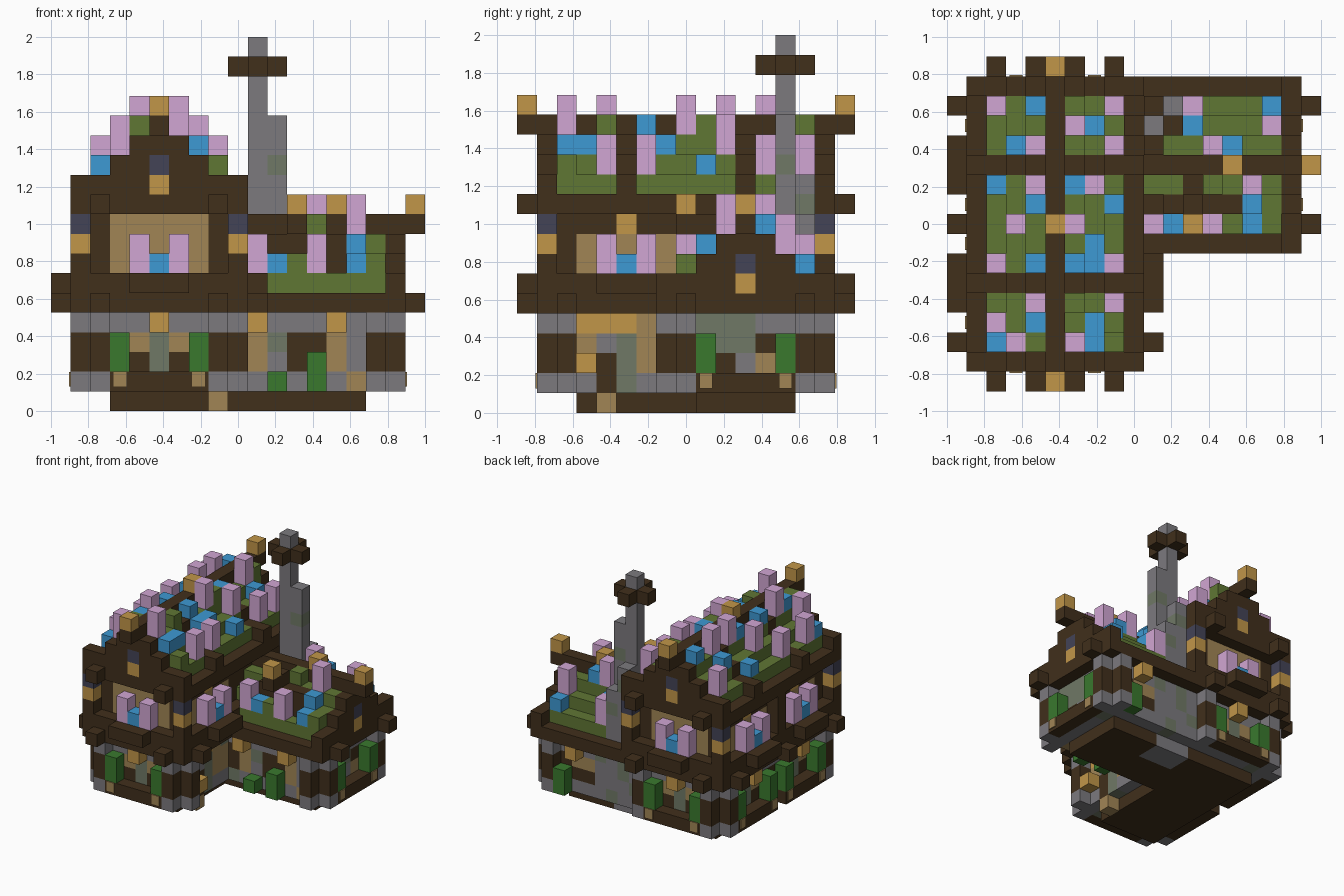
import bpy, bmesh, random

cube = bpy.data.objects.get("Cube")
if cube:
    bpy.data.objects.remove(cube, do_unlink=True)
random.seed(4)
U = 2 / 19  # one block

# Palette, given as display values and made linear
COLOURS = {"dark_timber": "433321", "tan_wood": "A08456", "gold_lamp": "C0954A",
           "grey_stone": "7B797D", "mossy_stone": "6F7866", "leaf_green": "3C7831",
           "roof_moss": "607637", "pink_bloom": "D0A5D2", "blue_bloom": "4098D2",
           "slate_glass": "454557"}
MATS = {}
for name, code in COLOURS.items():
    rgb = [(int(code[i:i + 2], 16) / 255) ** 2.2 for i in (0, 2, 4)] + [1]
    m = bpy.data.materials.new(name)
    m.use_nodes = True
    m.diffuse_color = rgb
    m.node_tree.nodes["Principled BSDF"].inputs["Base Color"].default_value = rgb
    MATS[name] = m
ORDER = list(MATS)
DARK, TAN, GOLD, STONE, MOSSY, LEAF, MOSS, PINK, BLUE, GLASS = ORDER

cells = {}


def span(v):
    return range(v[0], v[1] + 1) if isinstance(v, tuple) else (v,)


def fill(part, mat, x, y, z):
    """Fill a block range; each of x, y, z is a number or an inclusive pair."""
    for i in span(x):
        for j in span(y):
            for k in span(z):
                cells[i, j, k] = (part, mat)


def add_object(name, bm):
    mesh = bpy.data.meshes.new(name)
    for m in MATS.values():
        mesh.materials.append(m)
    bm.to_mesh(mesh)
    bm.free()
    bpy.context.collection.objects.link(bpy.data.objects.new(name, mesh))


def world(p):
    return p[0] * U - 1, (p[1] - 8.5) * U, p[2] * U


# Foundation, hearth base and doorstep
fill("foundation", DARK, (3, 7), (3, 13), 0)
fill("foundation", DARK, (8, 15), (9, 13), 0)
fill("hearth_base", STONE, (9, 11), (12, 13), 0)
fill("doorstep", TAN, 8, 4, 0)

# Ground floor: stone courses above and below a timber wall
for z in range(1, 5):
    for x, y in (((2, 8), (2, 14)), ((9, 16), (8, 14))):
        fill("ground_walls", STONE if z in (1, 4) else DARK, x, y, z)
for key, (part, mat) in list(cells.items()):
    if part == "ground_walls":
        roll = random.random()
        if mat == STONE and roll < 0.15:
            cells[key] = (part, MOSSY)
        elif mat == DARK and roll < 0.3:
            cells[key] = (part, TAN)
for x, y in ((1, 2), (2, 1), (8, 1), (9, 2), (1, 14), (2, 15), (8, 15),
             (16, 15), (17, 14), (16, 7), (17, 8)):
    fill("corner_buttresses", DARK, x, y, (2, 3))
    for z in (1, 4):
        fill("corner_buttresses", STONE, x, y, z)

trunks = []


def along(axis, t, p, z):
    """Block at t along a wall and at depth p across it."""
    return (t, p, z) if axis == "x" else (p, t, z)


def bay(axis, c, p, d, lamp=True):
    """Planter with two bushes, a window and a lamp; p is the wall, d points out."""
    o = p + d
    for t in range(c - 2, c + 3):
        fill("planters", DARK, *along(axis, t, o, 1))
    for s in (-1, 1):
        fill("bushes", LEAF, *along(axis, c + 2 * s, o, (2, 3)))
        trunks.append(along(axis, c + 2 * s, o + d, 1))
        fill("ground_walls", TAN, *along(axis, c + s, p, 3))
        fill("ground_walls", DARK, *along(axis, c + s, p, 2))
    fill("ground_walls", MOSSY, *along(axis, c, p, (2, 3)))
    if lamp:
        fill("wall_lamps", GOLD, *along(axis, c, o, 4))


bay("x", 5, 2, -1)
bay("x", 5, 14, 1)
bay("y", 5, 2, -1)
bay("y", 11, 2, -1)
bay("y", 11, 16, 1, lamp=False)
fill("ground_walls", MOSSY, 16, (10, 11), 4)
fill("ground_walls", STONE, 16, 11, 2)
fill("ground_walls", TAN, 16, 12, 2)
fill("ground_walls", DARK, 16, (10, 12), 3)
fill("ground_walls", MOSSY, 16, (10, 11), 3)

# Door side and wing front
fill("ground_walls", GOLD, 8, (3, 5), 4)
fill("ground_walls", GOLD, 9, 3, 2)
fill("ground_walls", DARK, 8, 4, (1, 2))
fill("ground_walls", STONE, 8, 4, 3)
fill("ground_walls", MOSSY, 8, 5, (1, 3))
fill("ground_walls", TAN, 8, 6, (2, 4))
for x in (10, 14):
    fill("wall_lamps", GOLD, x, 7, 4)
    fill("ground_walls", TAN, x, 8, (2, 3))
fill("bushes", LEAF, 11, 7, 1)
fill("bushes", LEAF, 13, 7, (1, 2))
fill("ground_walls", MOSSY, 11, 8, 3)
fill("ground_walls", STONE, 11, 8, 2)
fill("ground_walls", STONE, 15, 8, (2, 3))
fill("ground_walls", TAN, 15, 8, 1)

# Wing back: hearth stones beside timber with a lamp
fill("ground_walls", STONE, (9, 12), 14, (1, 4))
for x, z in ((9, 2), (10, 3), (11, 1), (12, 4), (10, 4)):
    fill("ground_walls", MOSSY, x, 14, z)
fill("ground_walls", DARK, (13, 16), 14, (2, 3))
fill("ground_walls", TAN, (13, 14), 14, 3)
fill("wall_lamps", GOLD, 14, 15, 4)
fill("bushes", LEAF, 15, 15, (1, 2))

# Floor bands and projecting beam ends
fill("wing_floor", DARK, (9, 17), (7, 15), 5)
for y in (8, 14):
    fill("floor_beams", DARK, (9, 18), y, 5)


def roof(part, axis, c, ends, base, frames, rows):
    """Stepped gable roof: c is the ridge line, rows maps a position to blooms."""
    def put(name, mat, a, b, z):
        fill(name, mat, *((a, b, z) if axis == "y" else (b, a, z)))
    for b in range(ends[0], ends[1] + 1):
        for off in range(-4, 5):
            top = base + 4 - abs(off)
            framed = b in frames
            put(part, DARK, c + off, b, (base, top + (framed and abs(off) == 4)))
            if not framed and 0 < abs(off) < 4:
                put(part, MOSS, c + off, b, top)
    for (a, b), kind in rows.items():
        z = base + 5 - abs(a - c)
        if kind == "p":
            put("pink_flowers", PINK, a, b, (z, z + 1))
        elif kind == "b":
            put("blue_flowers", BLUE, a, b, z)
        elif kind == "m":
            put("moss_tufts", MOSS, a, b, z)


# Wing roof with its dormer, ridge beam and lamps
wing = {}
for y, row in ((14, "..p...b"), (13, "..b...p"), (12, "...pb.."),
               (10, "...m.p."), (9, ".....b."), (8, "pbmp.bm")):
    for i, kind in enumerate(row):
        wing[y, 10 + i] = kind
roof("wing_roof", "x", 11, (9, 17), 5, (17,), wing)
fill("dormer", DARK, (10, 14), 9, 7)
fill("dormer", DARK, (11, 14), 9, 8)
fill("dormer", DARK, 12, 10, 8)
fill("dormer", DARK, 12, (8, 9), 9)
fill("wing_roof", DARK, 18, 11, 9)
for x, y in ((18, 11), (14, 11), (12, 8)):
    fill("ridge_lamps", GOLD, x, y, 10)
fill("gable_window", GOLD, 17, 11, 6)
fill("gable_window", GLASS, 17, 11, 7)

# Upper floor
fill("main_floor", DARK, (1, 9), (1, 15), (5, 6))
for x in (2, 8):
    for z in (5, 10):
        fill("floor_beams", DARK, x, (0, 16), z)
for y in (2, 8, 14):
    fill("floor_beams", DARK, (0, 9), y, 5)
fill("floor_beams", DARK, 10, 2, 5)
fill("upper_walls", DARK, (2, 8), (2, 14), (7, 9))
fill("upper_walls", DARK, 1, 8, (7, 9))
for x in (1, 9):
    for y in (1, 15):
        fill("corner_posts", DARK, x, y, 7)
        fill("corner_posts", GOLD, x, y, 8)
        fill("corner_posts", GLASS, x, y, 9)


def window(axis, c, p, d, full):
    """Tan window with a sill and flowers; p is the wall, d points out."""
    for t in range(c - 2, c + 3):
        fill("window_frames", TAN, *along(axis, t, p, (7, 9 if full else 8)))
    if not full:
        fill("window_frames", GOLD, *along(axis, c, p, 9))
    for t in range(c - 1, c + 2):
        for o in (p + d, p + 2 * d):
            fill("window_sills", DARK, *along(axis, t, o, 6))
        if t == c:
            fill("blue_flowers", BLUE, *along(axis, t, p + d, 7))
        else:
            fill("pink_flowers", PINK, *along(axis, t, p + d, (7, 8)))


window("x", 5, 2, -1, True)
window("x", 5, 14, 1, True)
window("y", 5, 2, -1, False)
window("y", 11, 2, -1, False)
window("y", 5, 8, 1, False)

# Main roof, gable windows and ridge lamps
main = {}
garden = ("p.bm.p", "...pb.", ".bp..p", "......", "b.pbp.", "..bm.b", ".p.p..",
          "....b.", "p.bbbp", "......", "..pm.p", "p.b.b.", "bpmpbm")
for j, row in enumerate(garden):
    for a, kind in zip((2, 3, 4, 6, 7, 8), row):
        main[a, 14 - j] = kind
roof("main_roof", "y", 5, (1, 15), 10, (1, 5, 11, 15), main)
for y in (1, 15):
    fill("gable_window", GOLD, 5, y, 11)
    fill("gable_window", GLASS, 5, y, 12)
for y in (0, 16):
    fill("main_roof", DARK, 5, y, 14)
for y in (0, 8, 16):
    fill("ridge_lamps", GOLD, 5, y, 15)

# Stepped chimney with a timber collar
for x, y, top in ((10, 13, 18), (11, 13, 14), (10, 14, 11), (11, 14, 9)):
    fill("chimney", STONE, x, y, (6, top))
for x, y, z in ((11, 13, 12), (10, 14, 10), (11, 14, 8)):
    fill("chimney", MOSSY, x, y, z)
for x, y in ((9, 13), (11, 13), (10, 12), (10, 14)):
    fill("chimney_collar", DARK, x, y, 17)

# Turn the blocks into one clean mesh per part, keeping only outer faces
for part in sorted({p for p, _ in cells.values()}):
    bm = bmesh.new()
    for cell, (owner, mat) in cells.items():
        if owner != part:
            continue
        for d in range(3):
            for s in (0, 1):
                near = list(cell)
                near[d] += 2 * s - 1
                if tuple(near) in cells:
                    continue
                ring = []
                for du, dv in ((0, 0), (1, 0), (1, 1), (0, 1)):
                    p = list(cell)
                    p[d] += s
                    p[(d + 1) % 3] += du
                    p[(d + 2) % 3] += dv
                    ring.append(bm.verts.new(world(p)))
                face = bm.faces.new(ring if s else ring[::-1])
                face.material_index = ORDER.index(mat)
    bmesh.ops.remove_doubles(bm, verts=bm.verts, dist=U / 50)
    add_object(part, bm)

# Slim trunks on the planters below the bushes
bm = bmesh.new()
for cell in trunks:
    spot = list(world([v + 0.5 for v in cell]))
    size = [0.07, 0.07, 0.08]
    d = 1 if cell[1] in (0, 16) else 0
    size[d] = 0.016
    spot[d] += U / 2 if cell[d] == 0 else -U / 2
    spot[2] += 0.012
    made = bmesh.ops.create_cube(bm, size=1)["verts"]
    bmesh.ops.scale(bm, vec=size, verts=made)
    bmesh.ops.translate(bm, vec=spot, verts=made)
for face in bm.faces:
    face.material_index = ORDER.index(TAN)
add_object("bush_trunks", bm)
